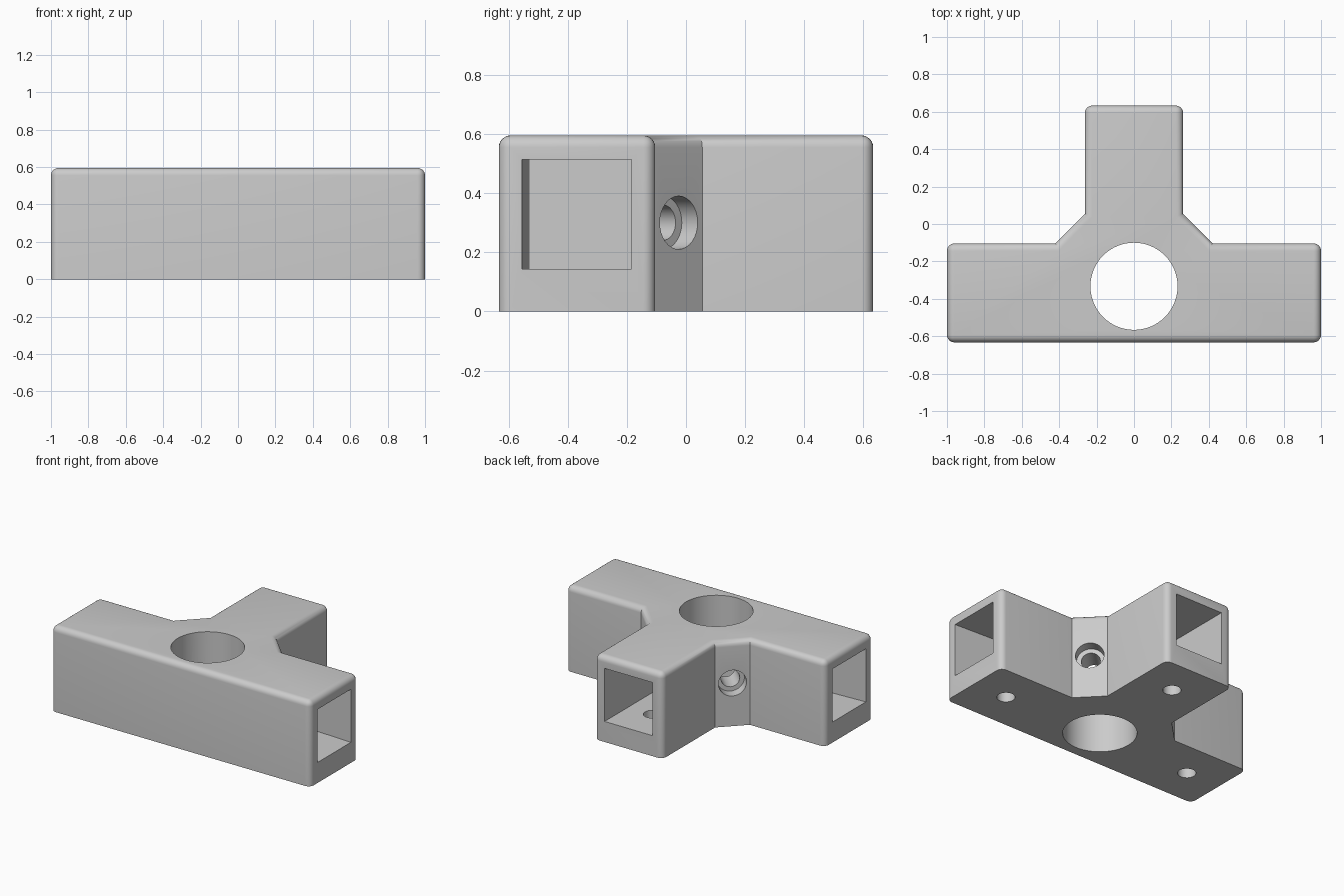
import bpy, bmesh, math
from mathutils import Vector

default = bpy.data.objects.get("Cube")
if default:
    bpy.data.objects.remove(default, do_unlink=True)

HEIGHT = 0.595
ROUND = 0.04
HALF_Y = 0.633
BAR_Y = -0.367        # centre line of the long bar
HALF_W = 0.263        # half width of every arm
SOCKET = 0.185        # half width of the square sockets
SOCKET_Z = 0.328
DEPTH = 0.53

grey = bpy.data.materials.new("light grey plastic")
grey.use_nodes = True
colour = (0.6, 0.6, 0.6, 1)
grey.diffuse_color = colour
grey.node_tree.nodes["Principled BSDF"].inputs["Base Color"].default_value = colour


def to_object(name, bm):
    bmesh.ops.recalc_face_normals(bm, faces=bm.faces)
    mesh = bpy.data.meshes.new(name)
    bm.to_mesh(mesh)
    bm.free()
    mesh.materials.append(grey)
    obj = bpy.data.objects.new(name, mesh)
    bpy.context.collection.objects.link(obj)
    return obj


def cut(body, cutter):
    """Subtract a cutter from the body, then discard it."""
    bpy.context.view_layer.objects.active = body
    mod = body.modifiers.new("cut", 'BOOLEAN')
    mod.operation = 'DIFFERENCE'
    mod.solver = 'EXACT'
    mod.object = cutter
    bpy.ops.object.modifier_apply(modifier=mod.name)
    bpy.data.objects.remove(cutter, do_unlink=True)


def drill(start, end, radius, sides=32):
    """Round cutter running between two points."""
    start, end = Vector(start), Vector(end)
    axis = end - start
    bm = bmesh.new()
    bmesh.ops.create_cone(bm, cap_ends=True, segments=sides, radius1=radius,
                          radius2=radius, depth=axis.length)
    bm.transform(axis.to_track_quat('Z', 'Y').to_matrix().to_4x4())
    bmesh.ops.translate(bm, verts=bm.verts, vec=(start + end) / 2)
    return to_object("hole_cutter", bm)


def socket(mouth, inward, lean=0.0):
    """Square cutter entering an arm end; its inner end may lean sideways."""
    inward = Vector(inward)
    side = Vector((abs(inward.y), abs(inward.x), 0))
    bm = bmesh.new()
    ends = []
    for d in (-0.1, DEPTH):
        centre = Vector(mouth) + inward * d + side * (lean * d / DEPTH)
        ends.append([bm.verts.new(centre + side * (a * SOCKET) + Vector((0, 0, b * SOCKET)))
                     for a, b in ((-1, -1), (1, -1), (1, 1), (-1, 1))])
    for ring in ends:
        bm.faces.new(ring)
    for i in range(4):
        j = (i + 1) % 4
        bm.faces.new((ends[0][i], ends[0][j], ends[1][j], ends[1][i]))
    return to_object("socket_cutter", bm)


# Connector body: mirrored outline, extruded, with rounded top and arm ends
half = [(1, -HALF_Y), (1, -0.104), (0.42, -0.104), (HALF_W, 0.055), (HALF_W, HALF_Y)]
outline = half + [(-x, y) for x, y in reversed(half)]
bm = bmesh.new()
base = bm.faces.new([bm.verts.new((x, y, 0)) for x, y in outline])
grown = bmesh.ops.extrude_face_region(bm, geom=[base], use_keep_orig=True)
bmesh.ops.translate(bm, vec=(0, 0, HEIGHT),
                    verts=[v for v in grown["geom"] if isinstance(v, bmesh.types.BMVert)])
bmesh.ops.recalc_face_normals(bm, faces=bm.faces)


def is_rounded(edge):
    a, b = (v.co for v in edge.verts)
    if a.z > 0.1 and b.z > 0.1:
        return True
    at_end = abs(a.x) > 0.99 or a.y > 0.6
    return abs(a.z - b.z) > 0.1 and at_end


bmesh.ops.bevel(bm, geom=[e for e in bm.edges if is_rounded(e)], offset=ROUND,
                offset_type='OFFSET', segments=6, profile=0.5, affect='EDGES')
body = to_object("three_way_connector", bm)

# Sockets in the three arm ends
for s in (1, -1):
    cut(body, socket((s, BAR_Y - 0.002, SOCKET_Z), (-s, 0, 0), 0.025))
cut(body, socket((0, HALF_Y, SOCKET_Z), (0, -1, 0)))

# Vertical post hole
cut(body, drill((0, -0.333, -0.1), (0, -0.333, 0.7), 0.233, 64))

# Screw holes under each arm
for x, y in ((0.74, BAR_Y), (-0.74, BAR_Y), (0, 0.37)):
    cut(body, drill((x, y, -0.1), (x, y, 0.25), 0.058, 24))

# Counterbored clamp screws through the diagonal faces
for s in (1, -1):
    face = Vector((s * 0.342, -0.024, 0.3))
    out = Vector((s, 1, 0)).normalized()
    cut(body, drill(face - out * 0.36, face + out * 0.1, 0.06))
    cut(body, drill(face - out * 0.076, face + out * 0.1, 0.09))

# Smooth shading on the round surfaces only
bpy.ops.object.select_all(action='DESELECT')
body.select_set(True)
bpy.context.view_layer.objects.active = body
bpy.ops.object.shade_smooth_by_angle(angle=math.radians(30))
